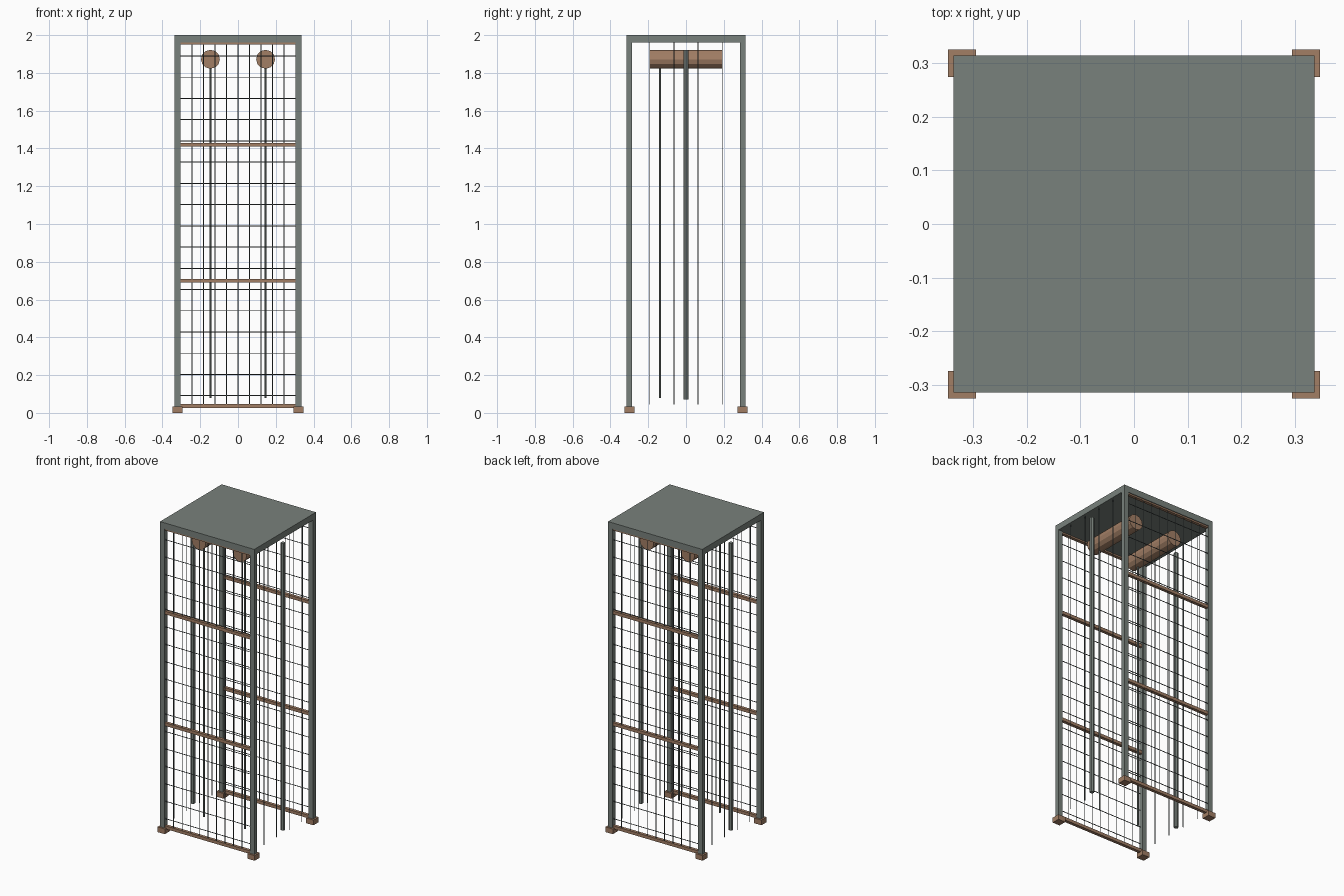
import bpy
import bmesh
from mathutils import Matrix, Vector

if "Cube" in bpy.data.objects:
    bpy.data.objects.remove(bpy.data.objects["Cube"])


def material(name, color):
    m = bpy.data.materials.new(name)
    m.diffuse_color = (*color, 1)
    m.use_nodes = True
    m.node_tree.nodes["Principled BSDF"].inputs["Base Color"].default_value = m.diffuse_color
    return m


STEEL = material("painted_steel", (0.19, 0.22, 0.20))
WIRE = material("dark_wire", (0.10, 0.12, 0.12))
WOOD = material("wood", (0.36, 0.21, 0.13))


def finish(name, bm, mat):
    mesh = bpy.data.meshes.new(name)
    bm.to_mesh(mesh)
    bm.free()
    mesh.materials.append(mat)
    ob = bpy.data.objects.new(name, mesh)
    bpy.context.collection.objects.link(ob)
    return ob


def box(bm, lo, hi):
    lo, hi = Vector(lo), Vector(hi)
    bmesh.ops.create_cube(bm, size=1, matrix=Matrix.Translation((lo + hi) / 2)
                          @ Matrix.Diagonal((*(hi - lo), 1)))


def rod(bm, a, b, radius, sides):
    a, b = Vector(a), Vector(b)
    d = b - a
    rot = d.to_track_quat('Z', 'Y').to_matrix().to_4x4()
    bmesh.ops.create_cone(bm, cap_ends=True, segments=sides, radius1=radius,
                          radius2=radius, depth=d.length,
                          matrix=Matrix.Translation((a + b) / 2) @ rot)


# Roof slab
bm = bmesh.new()
box(bm, (-0.336, -0.314, 1.96), (0.336, 0.314, 2.0))
finish("roof_slab", bm, STEEL)

# Corner posts and wooden feet
for sx, side in ((-1, "left"), (1, "right")):
    for sy, face in ((-1, "front"), (1, "back")):
        x, y = sx * 0.3205, sy * 0.2995
        bm = bmesh.new()
        box(bm, (x - 0.0155, y - 0.0145, 0.03), (x + 0.0155, y + 0.0145, 1.965))
        finish(f"{face}_{side}_post", bm, STEEL)
        bm = bmesh.new()
        box(bm, (x - 0.026, y - 0.026, 0), (x + 0.026, y + 0.026, 0.033))
        finish(f"{face}_{side}_foot", bm, WOOD)

# Front and back walls: wooden rails with a wire grid fixed on the outer side
for s, face in ((-1, "front"), (1, "back")):
    y = s * 0.2995
    for i, z in enumerate((0.036, 0.70, 1.419, 1.96)):
        bm = bmesh.new()
        box(bm, (-0.33, y - 0.01, z - 0.01), (0.33, y + 0.01, z + 0.01))
        finish(f"{face}_rail_{i + 1}", bm, WOOD)
    y = s * 0.307
    bm = bmesh.new()
    for i in range(9):
        x = (i - 4) * 0.061
        rod(bm, (x, y, 0.04), (x, y, 1.96), 0.0025, 6)
    for i in range(17):
        z = 0.091 + i * 0.1124
        rod(bm, (-0.31, y, z), (0.31, y, z), 0.0025, 6)
    finish(f"{face}_wire_grid", bm, WIRE)

# Open sides: thin upright wires and one thick upright bar
for x, side in ((-0.3205, "left"), (0.3205, "right")):
    bm = bmesh.new()
    for y in (-0.192, -0.064, 0.064, 0.192):
        rod(bm, (x, y, 0.045), (x, y, 1.96), 0.0025, 6)
    finish(f"{side}_side_wires", bm, WIRE)
    bm = bmesh.new()
    rod(bm, (x, 0, 0.07), (x, 0, 1.92), 0.0135, 8)
    finish(f"{side}_upright_bar", bm, STEEL)

# Rollers under the roof with a hanging rod each
for x, side in ((-0.146, "left"), (0.146, "right")):
    bm = bmesh.new()
    rod(bm, (x, -0.192, 1.872), (x, 0.192, 1.872), 0.05, 12)
    finish(f"{side}_roller", bm, WOOD)
    bm = bmesh.new()
    rod(bm, (x, -0.137, 0.08), (x, -0.137, 1.84), 0.005, 8)
    finish(f"{side}_hanging_rod", bm, STEEL)
